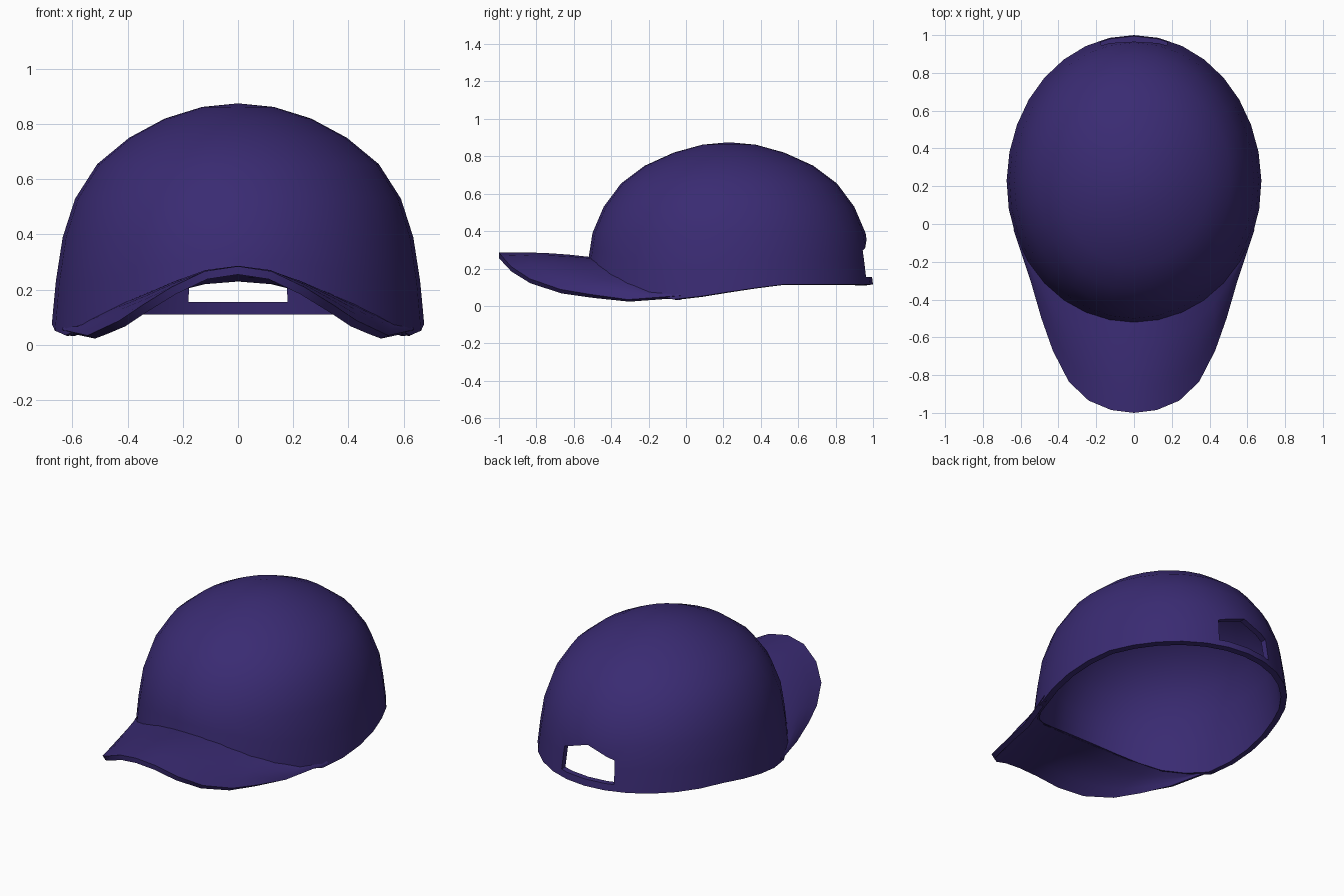
import bpy, bmesh, math
from mathutils import Vector

if "Cube" in bpy.data.objects:
    bpy.data.objects.remove(bpy.data.objects["Cube"])

mat = bpy.data.materials.new("purple_cloth")
mat.diffuse_color = (0.042, 0.024, 0.17, 1)
mat.use_nodes = True
mat.node_tree.nodes["Principled BSDF"].inputs["Base Color"].default_value = mat.diffuse_color


def interp(table, v):
    """Piecewise linear lookup; table holds (key, value) in rising key order."""
    if v <= table[0][0]:
        return table[0][1]
    for (a, p), (b, q) in zip(table, table[1:]):
        if v <= b:
            return p + (q - p) * (v - a) / (b - a)
    return table[-1][1]


def grid_object(name, rows, closed=False):
    bm = bmesh.new()
    vr = [[bm.verts.new(p) for p in row] for row in rows]
    n = len(rows[0])
    for a, b in zip(vr, vr[1:]):
        for i in range(n if closed else n - 1):
            j = (i + 1) % n
            bm.faces.new((a[i], b[i], b[j], a[j]))
    bmesh.ops.remove_doubles(bm, verts=bm.verts, dist=1e-4)
    me = bpy.data.meshes.new(name)
    bm.to_mesh(me)
    bm.free()
    ob = bpy.data.objects.new(name, me)
    bpy.context.collection.objects.link(ob)
    me.materials.append(mat)
    return ob


def activate(ob):
    bpy.ops.object.select_all(action='DESELECT')
    ob.select_set(True)
    bpy.context.view_layer.objects.active = ob


def finish(ob, thickness, cutter=None):
    activate(ob)
    m = ob.modifiers.new("thickness", 'SOLIDIFY')
    m.thickness = thickness
    m.offset = -1
    bpy.ops.object.modifier_apply(modifier=m.name)
    if cutter:
        m = ob.modifiers.new("opening", 'BOOLEAN')
        m.object = cutter
        m.operation = 'DIFFERENCE'
        m.solver = 'EXACT'
        bpy.ops.object.modifier_apply(modifier=m.name)
    bpy.ops.object.shade_smooth_by_angle(angle=math.radians(35))


# Crown measurements: half-widths by height, and rim height by depth
CY = 0.23
RX = [(0.03, .677), (.07, .675), (.23, .66), (.39, .635), (.53, .59),
      (.655, .51), (.75, .395), (.82, .265), (.862, .13), (.875, 0)]
RY = [(0.03, .775), (.115, .77), (.23, .755), (.39, .73), (.53, .67),
      (.655, .577), (.75, .45), (.82, .295), (.862, .143), (.875, 0)]
RIM = [(-.53, .235), (-.5, .215), (-.43, .165), (-.3, .095), (-.1, .035), (0, .035),
       (.1, .055), (.23, .075), (.5, .115), (1, .115)]


def crown_point(angle, z):
    return Vector((interp(RX, z) * math.cos(angle),
                   CY + interp(RY, z) * math.sin(angle), z))


def rim_height(angle):
    return interp(RIM, CY + 0.76 * math.sin(angle))


# Crown dome with a wavy lower rim
N = 32
angles = [2 * math.pi * i / N for i in range(N)]
rows = [[crown_point(a, z) for a in angles]
        for z in (.875, .862, .82, .75, .655, .53, .39)]
for t in (0.5, 1):
    rows.append([crown_point(a, .39 + (rim_height(a) - .39) * t) for a in angles])
crown = grid_object("crown", rows, closed=True)

# Rear adjustment opening, leaving the strap below it
profile = [(-.18, .155), (.18, .155), (.172, .295), (0, .355), (-.172, .295)]
bm = bmesh.new()
face = bm.faces.new([bm.verts.new((x, .6, z)) for x, z in profile])
ext = bmesh.ops.extrude_face_region(bm, geom=[face])
bmesh.ops.translate(bm, vec=(0, .7, 0),
                    verts=[g for g in ext["geom"] if isinstance(g, bmesh.types.BMVert)])
bmesh.ops.recalc_face_normals(bm, faces=bm.faces)
me = bpy.data.meshes.new("opening_cutter")
bm.to_mesh(me)
bm.free()
cutter = bpy.data.objects.new("opening_cutter", me)
bpy.context.collection.objects.link(cutter)
cutter.hide_render = True
finish(crown, 0.035, cutter)
bpy.data.objects.remove(cutter)

# Curved bill from the crown seam to its outline
half = [(0, -1, .285), (.12, -.985, .267), (.24, -.935, .21), (.345, -.835, .145),
        (.43, -.67, .088), (.49, -.5, .06), (.545, -.31, .034), (.638, -.03, .055)]
outer = [Vector((-x, y, z)) for x, y, z in half[:0:-1]] + [Vector(p) for p in half]
inner = []
for k in range(-7, 8):
    a = math.radians(-90 + 10 * k)
    p = crown_point(a, rim_height(a) + .026)
    inner.append(Vector((p.x * .98, CY + (p.y - CY) * .98, p.z)))
rows = []
for t in (0, .25, .5, .75, 1):
    rows.append([a.lerp(b, t) + Vector((0, 0, .04 * t * (1 - t)))
                 for a, b in zip(inner, outer)])
bill = grid_object("bill", rows)
finish(bill, 0.03)
